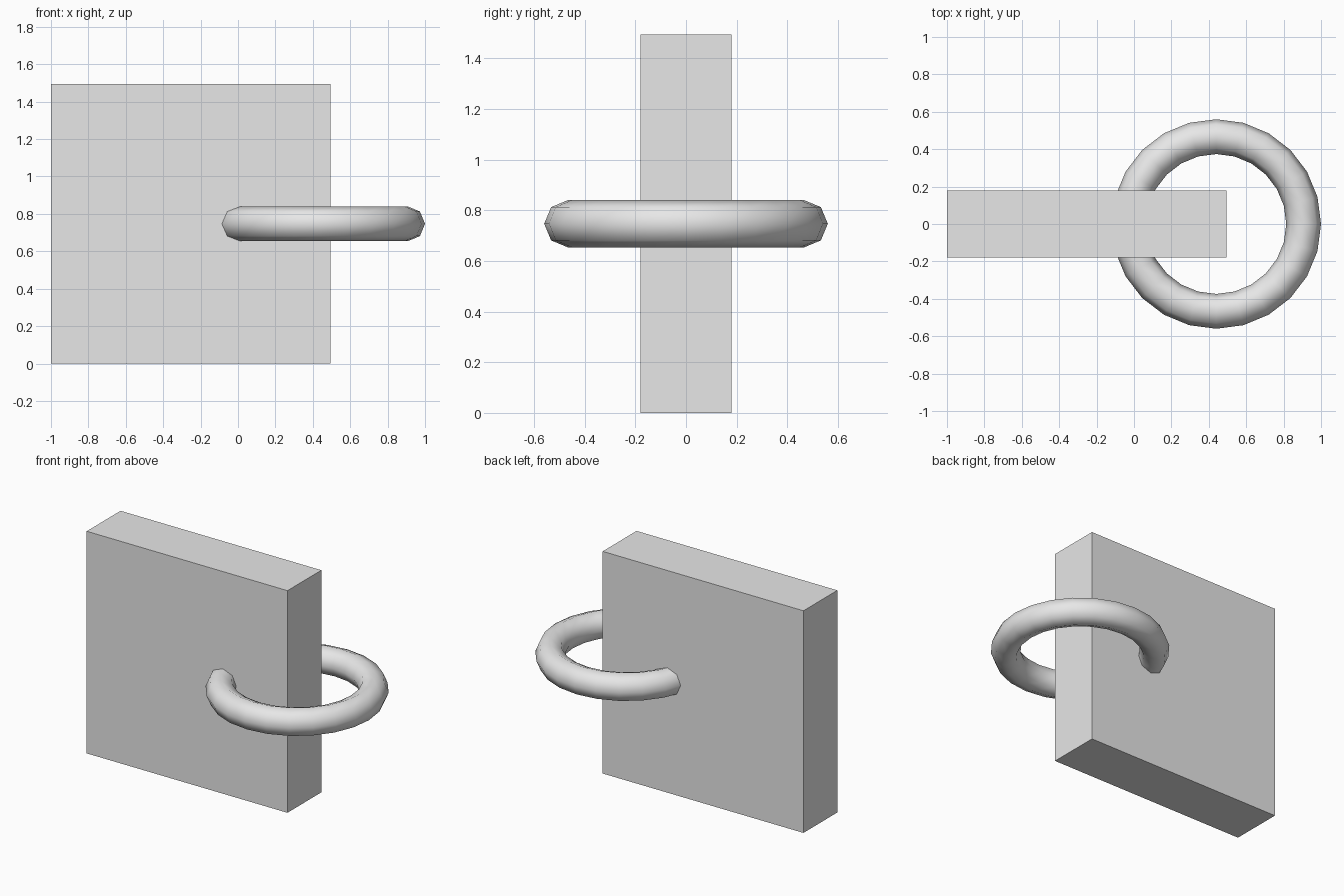
import bpy
import math

cube = bpy.data.objects.get("Cube")
if cube:
    bpy.data.objects.remove(cube, do_unlink=True)

# Single plain grey
grey = bpy.data.materials.new("light_grey")
grey.use_nodes = True
grey.diffuse_color = (0.8, 0.8, 0.8, 1)
for node in grey.node_tree.nodes:
    if node.type == 'BSDF_PRINCIPLED':
        node.inputs["Base Color"].default_value = grey.diffuse_color


def finish(name):
    obj = bpy.context.object
    obj.name = name
    obj.data.materials.clear()
    obj.data.materials.append(grey)
    return obj


# Upright square slab
SIZE, DEPTH = 1.494, 0.36
bpy.ops.mesh.primitive_cube_add(size=1, location=(SIZE / 2 - 1, 0, SIZE / 2))
slab = finish("slab")
slab.scale = (SIZE, DEPTH, SIZE)
bpy.ops.object.transform_apply(location=False, rotation=False, scale=True)

# Horizontal ring passing through the slab
MAJOR, MINOR = 0.467, 0.093
bpy.ops.mesh.primitive_torus_add(
    major_segments=24, minor_segments=8,
    major_radius=MAJOR, minor_radius=MINOR,
    location=(1 - MAJOR - MINOR, 0, SIZE / 2))
ring = finish("ring")
bpy.ops.object.shade_smooth_by_angle(angle=math.radians(60))
